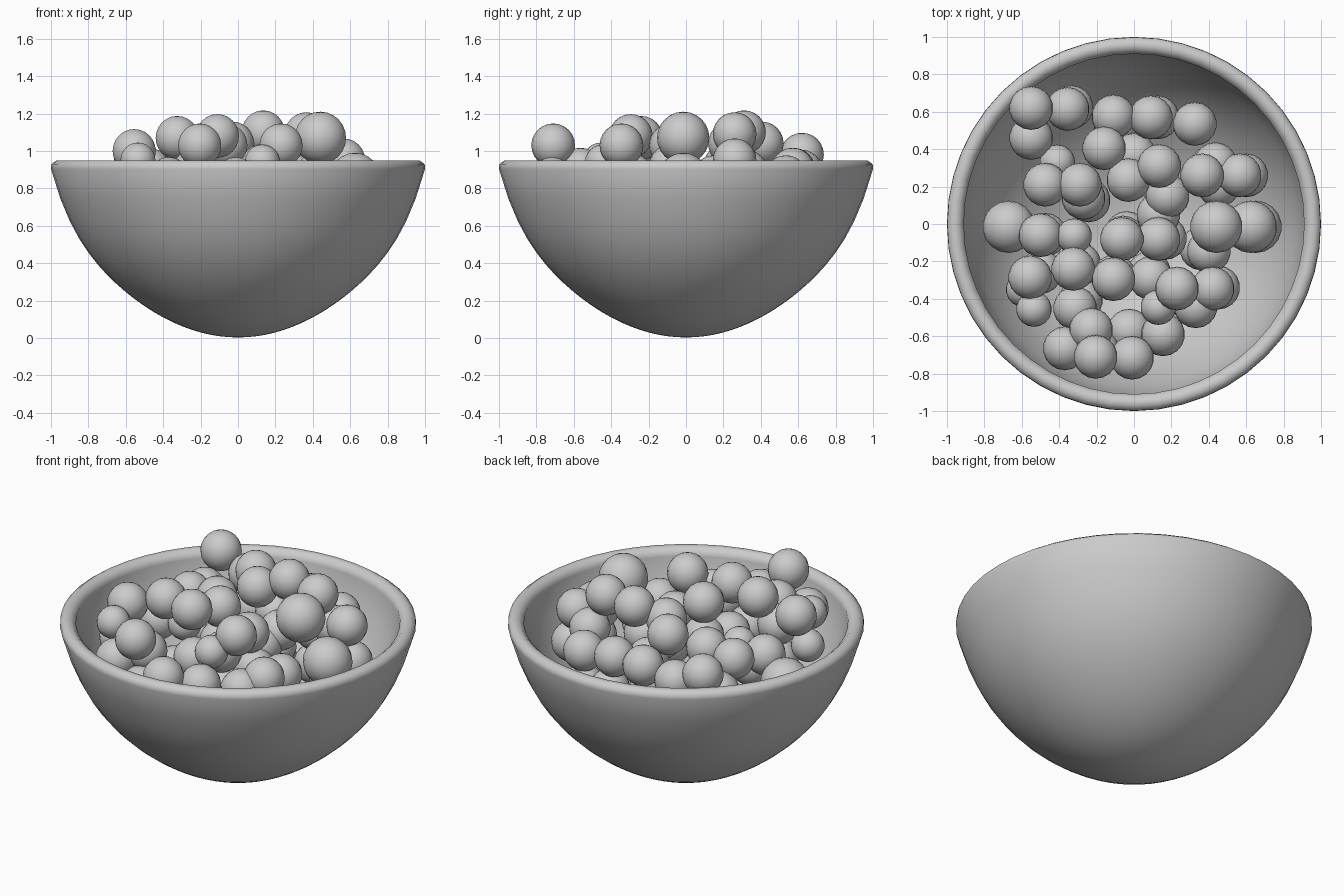
import bpy, math
from mathutils import Vector

if "Cube" in bpy.data.objects:
    bpy.data.objects.remove(bpy.data.objects["Cube"])

SEG = 48


def lathe(name, profile):
    """Spin an (r, z) profile around z; r = 0 makes a pole."""
    verts, faces, rings = [], [], []
    for r, z in profile:
        n = 1 if r == 0 else SEG
        rings.append(range(len(verts), len(verts) + n))
        for i in range(n):
            a = 2 * math.pi * i / SEG
            verts.append((r * math.cos(a), r * math.sin(a), z))
    for p, q in zip(rings, rings[1:]):
        for i in range(SEG):
            j = (i + 1) % SEG
            if len(p) == 1:
                faces.append((p[0], q[j], q[i]))
            elif len(q) == 1:
                faces.append((p[i], p[j], q[0]))
            else:
                faces.append((p[i], p[j], q[j], q[i]))
    me = bpy.data.meshes.new(name)
    me.from_pydata(verts, [], faces)
    for f in me.polygons:
        f.use_smooth = True
    ob = bpy.data.objects.new(name, me)
    bpy.context.collection.objects.link(ob)
    return ob


def curve(t):
    """Bowl height (0..0.9) at the radius fraction t: full belly, steep lip."""
    return 0.67 * t ** 2 + 0.23 * t ** 10


def wall_z(r):
    """Height of the inner bowl surface at radius r."""
    return 0.075 + 0.92 * curve(r / 0.91)


# bowl: outer curve, rounded rim, inner curve
N = 20
outer = [(i / N, 0.003 + curve(i / N)) for i in range(N + 1)]
rim = [(0.998, 0.93), (0.97, 0.95), (0.94, 0.948), (0.91, 0.92)]
inner = [(0.91 * i / N, wall_z(0.91 * i / N)) for i in range(N, -1, -1)]
lathe("bowl", outer + rim + inner)

# visible balls in the pile: (x, y, z)
R = 0.117
top = [(-.55, .62, .98), (-.355, .615, .89), (-.11, .575, .90), (.09, .57, .90),
       (.325, .535, .86), (-.16, .405, 1.04), (-.475, .21, .90), (-.29, .21, .92),
       (-.03, .235, 1.04), (.135, .31, 1.10), (.365, .26, 1.09), (.565, .26, .95),
       (-.5, -.06, .83), (-.065, -.08, 1.03), (.13, -.08, .92), (-.555, -.285, 1.0),
       (-.325, -.24, 1.07), (-.11, -.295, 1.08), (.09, -.29, .87), (.23, -.345, 1.03),
       (.42, -.345, .82), (-.315, -.45, .82), (-.23, -.565, .90), (-.37, -.665, .85),
       (-.205, -.71, 1.03), (-.01, -.715, .85), (-.025, -.57, .69)]
mid = [(-.55, .46, .81), (.435, .32, .89), (.6, .26, .74), (.4, -.145, .76),
       (.33, -.44, .76), (.13, .05, .80), (-.27, .14, .75), (0, .37, .84),
       (.18, .15, .86), (.155, -.59, .80), (.125, .57, .69), (-.335, .625, .69),
       (.165, -.075, .71), (.45, -.34, .62)]
small = [(-.535, -.455, .95), (-.59, -.35, .80), (.13, -.445, .94),
         (-.32, -.065, .85), (-.41, .33, .80)]
large = [(.44, -.015, 1.07), (.625, -.015, .85), (-.67, -.015, .72), (.65, -.015, .65)]
balls = [(Vector(p), R) for p in top + mid]
balls += [(Vector(p), 0.095) for p in small]
balls += [(Vector(p), 0.14) for p in large]

# lower layers tucked under the visible ones, kept inside the bowl
for drop, shrink in ((.21, 1), (.3, .95), (.42, .9), (.55, .8), (.66, .6)):
    for x, y, z in top + mid:
        c = Vector((x * shrink, y * shrink, z - drop))
        if c.z - 0.1 < wall_z(c.xy.length + 0.03):
            continue
        if all((c - b).length > (R + r) * 0.86 for b, r in balls):
            balls.append((c, R))

for i, (c, r) in enumerate(balls):
    bpy.ops.mesh.primitive_uv_sphere_add(segments=18, ring_count=12, radius=r, location=c)
    ob = bpy.context.object
    ob.name = f"ball_{i + 1}"
    bpy.ops.object.shade_smooth()
